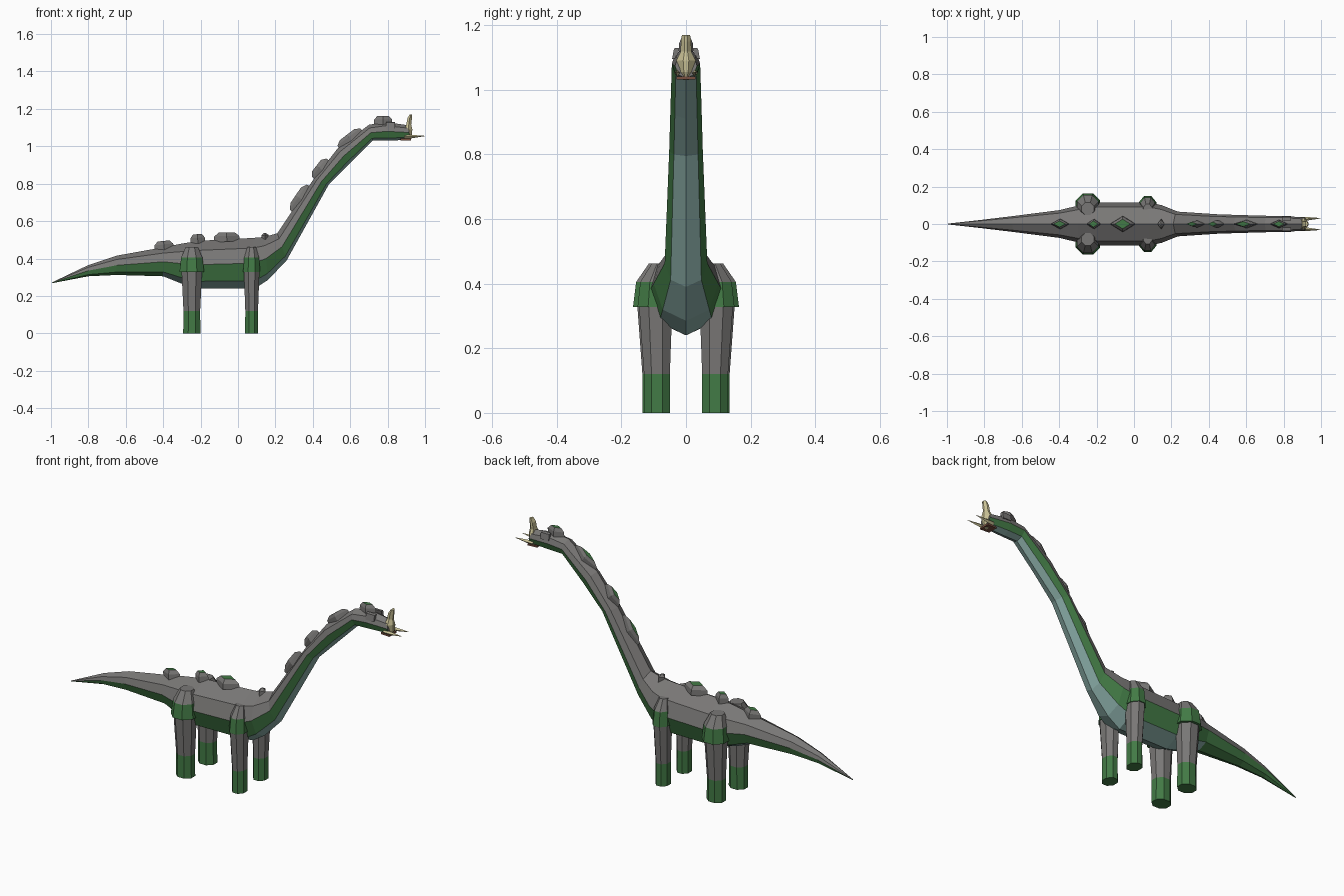
import bpy, bmesh, math
from mathutils import Vector

if "Cube" in bpy.data.objects:
    bpy.data.objects.remove(bpy.data.objects["Cube"])


def mat(name, rgb):
    m = bpy.data.materials.new(name)
    m.diffuse_color = (*rgb, 1)
    m.use_nodes = True
    m.node_tree.nodes["Principled BSDF"].inputs["Base Color"].default_value = m.diffuse_color
    return m


GREY, GREEN, TEAL, BONE, BROWN = range(5)
MATS = [mat("grey hide", (0.19, 0.185, 0.18)), mat("green hide", (0.055, 0.195, 0.06)),
        mat("teal belly", (0.25, 0.41, 0.38)), mat("bone", (0.58, 0.53, 0.30)),
        mat("brown mouth", (0.19, 0.08, 0.05))]


def loft(name, rings, rule, caps=(GREEN, GREEN)):
    """Skin rings of points; rule(ring, side) gives the colour of each face."""
    bm = bmesh.new()
    rows = [[bm.verts.new(p) for p in r] for r in rings]
    n = len(rows[0])
    for i in range(len(rows) - 1):
        for j in range(n):
            k = (j + 1) % n
            f = bm.faces.new((rows[i][j], rows[i][k], rows[i + 1][k], rows[i + 1][j]))
            f.material_index = rule(i, j)
    bm.faces.new(rows[0][::-1]).material_index = caps[0]
    bm.faces.new(rows[-1]).material_index = caps[1]
    bmesh.ops.recalc_face_normals(bm, faces=bm.faces)
    me = bpy.data.meshes.new(name)
    bm.to_mesh(me)
    bm.free()
    for m in MATS:
        me.materials.append(m)
    ob = bpy.data.objects.new(name, me)
    bpy.context.collection.objects.link(ob)
    return ob


# Body from tail tip to snout: ridge x, z, underside x, z, half width
SECTIONS = [
    (-0.995, 0.272, -0.995, 0.268, 0.002),
    (-0.80, 0.365, -0.80, 0.305, 0.024),
    (-0.65, 0.415, -0.65, 0.312, 0.042),
    (-0.40, 0.46, -0.40, 0.305, 0.074),
    (-0.30, 0.48, -0.30, 0.265, 0.098),
    (-0.20, 0.495, -0.20, 0.24, 0.115),
    (0.08, 0.51, 0.09, 0.24, 0.115),
    (0.14, 0.515, 0.16, 0.285, 0.10),
    (0.21, 0.535, 0.26, 0.39, 0.066),
    (0.405, 0.825, 0.485, 0.795, 0.052),
    (0.53, 0.985, 0.60, 0.91, 0.048),
    (0.70, 1.115, 0.72, 1.03, 0.044),
    (0.79, 1.13, 0.80, 1.03, 0.044),
    (0.91, 1.112, 0.92, 1.035, 0.034),
]
# Half of the cross-section: depth fraction, width fraction
HALF = [(0, 0), (0.2, 0.78), (0.5, 1), (0.85, 0.72), (1, 0)]


def section(xt, zt, xb, zb, w):
    outline = [(f, y) for f, y in HALF] + [(f, -y) for f, y in HALF[-2:0:-1]]
    return [(xt + (xb - xt) * f, y * w, zt + (zb - zt) * f) for f, y in outline]


def body_colour(i, j):
    side = min(j, 7 - j)
    if side < 2:
        return GREY
    return TEAL if side == 3 and i >= 3 else GREEN


loft("body", [section(*s) for s in SECTIONS], body_colour, (GREEN, GREY))


# Diamond shaped armour bumps along the ridge
def bump(name, x, z, angle, length, width, height, top=0.6, tip=GREEN):
    t = Vector((math.cos(angle), 0, math.sin(angle)))
    n = Vector((-t.z, 0, t.x))
    rings = []
    for s, h in ((1, -0.015), (0.95, height * 0.45), (top, height)):
        c = Vector((x, 0, z)) + n * h
        rings.append([c + t * length / 2 * s, c + Vector((0, width / 2 * s, 0)),
                      c - t * length / 2 * s, c - Vector((0, width / 2 * s, 0))])
    loft(name, rings, lambda i, j: GREY, (GREY, tip))


BUMPS = [
    (-0.395, 0.46, 0.1, 0.105, 0.055, 0.034),
    (-0.215, 0.495, 0.05, 0.08, 0.055, 0.035),
    (-0.06, 0.505, 0.03, 0.14, 0.085, 0.034),
    (0.145, 0.515, 0.1, 0.04, 0.055, 0.022, 0.2, GREY),
    (0.335, 0.72, 0.98, 0.17, 0.036, 0.032),
    (0.445, 0.877, 0.91, 0.13, 0.04, 0.032),
    (0.60, 1.04, 0.65, 0.16, 0.042, 0.028),
    (0.775, 1.128, 0.03, 0.10, 0.045, 0.034),
]
for k, b in enumerate(BUMPS):
    bump(f"back_bump_{k + 1}", *b)


# Eight-sided horizontal ring
def ring(cx, cy, z, rx, ry):
    a = [math.pi / 8 + k * math.pi / 4 for k in range(8)]
    c = math.cos(math.pi / 8)
    return [(cx + rx * math.cos(t) / c, cy + ry * math.sin(t) / c, z) for t in a]


# Legs with green feet and hip caps
for side, s in (("left", 1), ("right", -1)):
    for part, cx, cy, rx, ry, cap_x, cap_y in (("hind", -0.247, 0.094, 0.046, 0.041, 0.066, 0.066),
                                               ("front", 0.073, 0.09, 0.035, 0.04, 0.046, 0.056)):
        loft(f"{part}_leg_{side}",
             [ring(cx, s * cy, 0, rx, ry), ring(cx, s * cy, 0.12, rx * 0.97, ry),
              ring(cx, s * (cy + 0.004), 0.34, rx * 1.2, ry * 1.3)],
             lambda i, j: GREEN if i == 0 else GREY)
        loft(f"{part}_hip_{side}",
             [ring(cx, s * (cy + 0.004), 0.328, cap_x, cap_y),
              ring(cx, s * (cy + 0.001), 0.405, cap_x * 0.86, cap_y * 0.9),
              ring(cx, s * (cy - 0.012), 0.462, cap_x * 0.5, cap_y * 0.5)],
             lambda i, j: GREEN if i == 0 else GREY, (GREEN, GREY))

# Upright nose horn: height, back x, front x, half width
HORN = [(1.03, 0.90, 0.918, 0.008), (1.055, 0.888, 0.93, 0.022), (1.09, 0.892, 0.932, 0.029),
        (1.118, 0.90, 0.926, 0.016), (1.15, 0.906, 0.93, 0.015), (1.17, 0.918, 0.931, 0.012)]
loft("nose_horn",
     [[(a, -w, z), ((a + b) / 2, -w * 1.05, z), (b, -w * 0.3, z),
       (b, w * 0.3, z), ((a + b) / 2, w * 1.05, z), (a, w, z)] for z, a, b, w in HORN],
     lambda i, j: BONE, (BONE, BONE))

# Mouth plate under the snout
loft("mouth", [[(0.87, -0.026, z), (0.924, -0.03, z), (0.924, 0.03, z), (0.87, 0.026, z)]
               for z in (1.032, 1.041)], lambda i, j: BROWN, (BROWN, BROWN))

# Forward tusks and brows on each side of the head
for side, s in (("left", 1), ("right", -1)):
    loft(f"tusk_{side}",
         [[(x, s * y + r * math.cos(a), z + r * math.sin(a)) for a in (0, 1.57, 3.14, 4.71)]
          for x, y, z, r in ((0.89, 0.026, 1.052, 0.011), (0.93, 0.028, 1.052, 0.009),
                             (0.998, 0.031, 1.055, 0.001))],
         lambda i, j: BONE, (BONE, BONE))
    loft(f"brow_{side}",
         [[(x, s * 0.028, 1.098), (x, s * 0.043, 1.095), (x, s * 0.037, 1.128), (x, s * 0.02, 1.13)]
          for x in (0.79, 0.84)], lambda i, j: GREY, (GREY, GREY))
